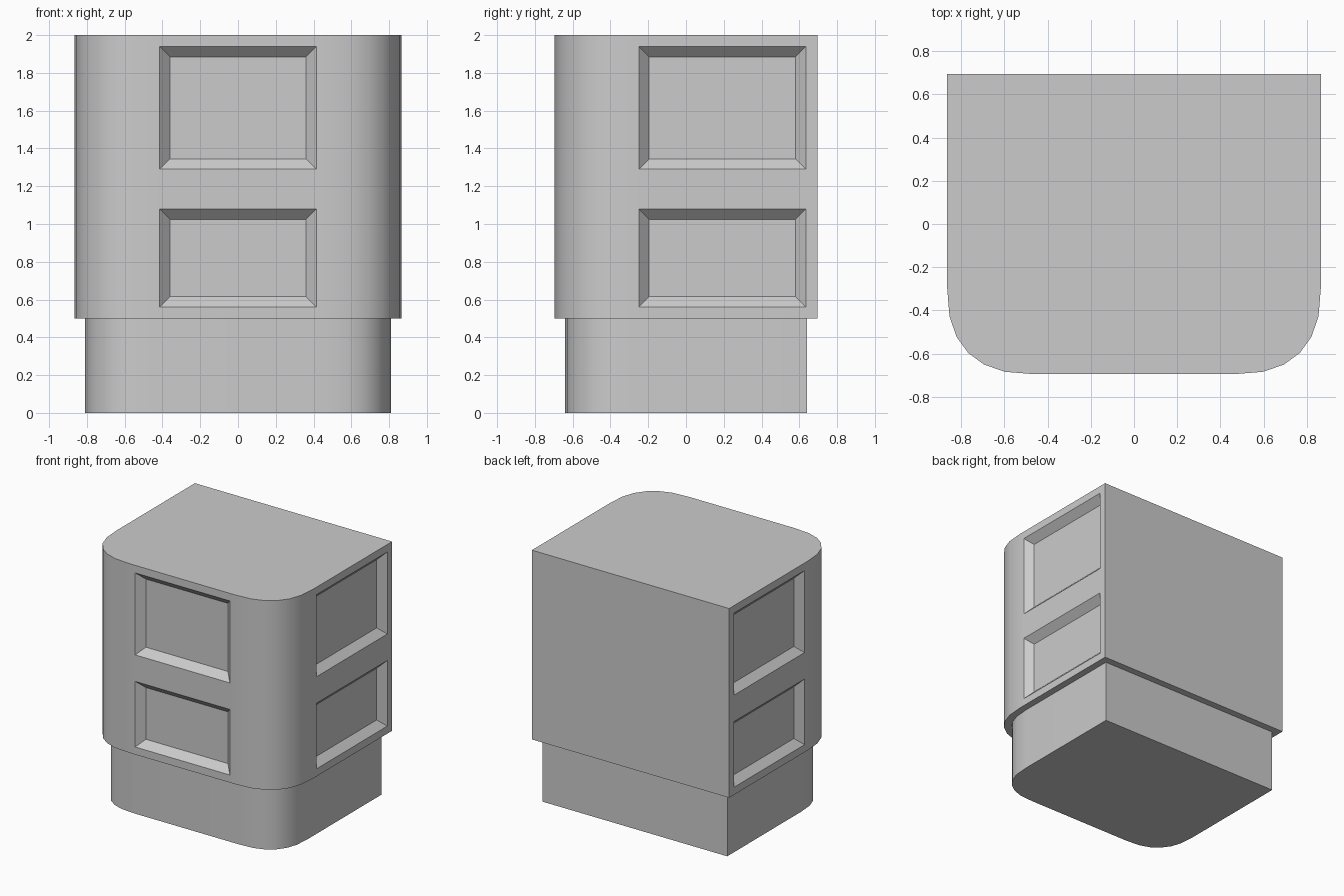
import bpy, bmesh, math
from mathutils import Vector

cube = bpy.data.objects.get("Cube")
if cube:
    bpy.data.objects.remove(cube, do_unlink=True)

grey = bpy.data.materials.new("plain grey")
grey.use_nodes = True
colour = (0.6, 0.6, 0.6, 1)
grey.diffuse_color = colour
grey.node_tree.nodes["Principled BSDF"].inputs["Base Color"].default_value = colour

STEPS = 6       # segments per rounded corner
BEVEL = 0.055   # slope width and depth of the recessed panels


def outline(half_x, half_y, radius):
    """Square back, softly squared round corners at the front."""
    pts = []
    for i in range(STEPS + 1):
        a = math.pi / 2 * i / STEPS
        c, s = max(math.cos(a), 0) ** 0.8, math.sin(a) ** 0.8
        pts.append((half_x - radius * (1 - c), -half_y + radius * (1 - s)))
    right = [(-x, y) for x, y in pts]
    return [(-half_x, half_y)] + right + pts[::-1] + [(half_x, half_y)]


def prism(half_x, half_y, radius, z0, z1):
    bm = bmesh.new()
    face = bm.faces.new([bm.verts.new((x, y, z0))
                         for x, y in outline(half_x, half_y, radius)])
    top = bmesh.ops.extrude_face_region(bm, geom=[face])["geom"]
    verts = [g for g in top if isinstance(g, bmesh.types.BMVert)]
    bmesh.ops.translate(bm, verts=verts, vec=(0, 0, z1 - z0))
    bmesh.ops.recalc_face_normals(bm, faces=bm.faces)
    return bm


def recess(bm, normal, axis, span, rows):
    """Cut a column of sloped recesses into the flat wall facing normal."""
    normal = Vector(normal)

    def wall():
        return [f for f in bm.faces if f.normal.dot(normal) > 0.9999]

    cuts = [(axis, v) for v in span] + [(2, v) for row in rows for v in row]
    for ax, value in cuts:
        point, direction = Vector(), Vector()
        point[ax], direction[ax] = value, 1
        faces = wall()
        edges = {e for f in faces for e in f.edges}
        verts = {v for f in faces for v in f.verts}
        bmesh.ops.bisect_plane(bm, geom=faces + list(edges) + list(verts),
                               plane_co=point, plane_no=direction, dist=1e-5)
        bm.normal_update()
    panels = []
    for f in wall():
        c = f.calc_center_median()
        if span[0] < c[axis] < span[1] and any(a < c.z < b for a, b in rows):
            panels.append(f)
    bmesh.ops.inset_individual(bm, faces=panels, thickness=BEVEL,
                               depth=-BEVEL, use_even_offset=True)
    bm.normal_update()


def finish(bm, name):
    mesh = bpy.data.meshes.new(name)
    bm.to_mesh(mesh)
    bm.free()
    mesh.materials.append(grey)
    obj = bpy.data.objects.new(name, mesh)
    bpy.context.collection.objects.link(obj)
    bpy.ops.object.select_all(action='DESELECT')
    obj.select_set(True)
    bpy.context.view_layer.objects.active = obj
    bpy.ops.object.shade_smooth_by_angle(angle=math.radians(30))


# Narrow plinth
finish(prism(0.81, 0.64, 0.35, 0, 0.5), "plinth")

# Upper body with two recessed panels on the front and on each side
body = prism(0.865, 0.695, 0.405, 0.5, 2)
rows = [(0.56, 1.08), (1.29, 1.94)]
recess(body, (0, -1, 0), 0, (-0.415, 0.415), rows)
for side in (-1, 1):
    recess(body, (side, 0, 0), 1, (-0.25, 0.635), rows)
finish(body, "cabinet_body")
